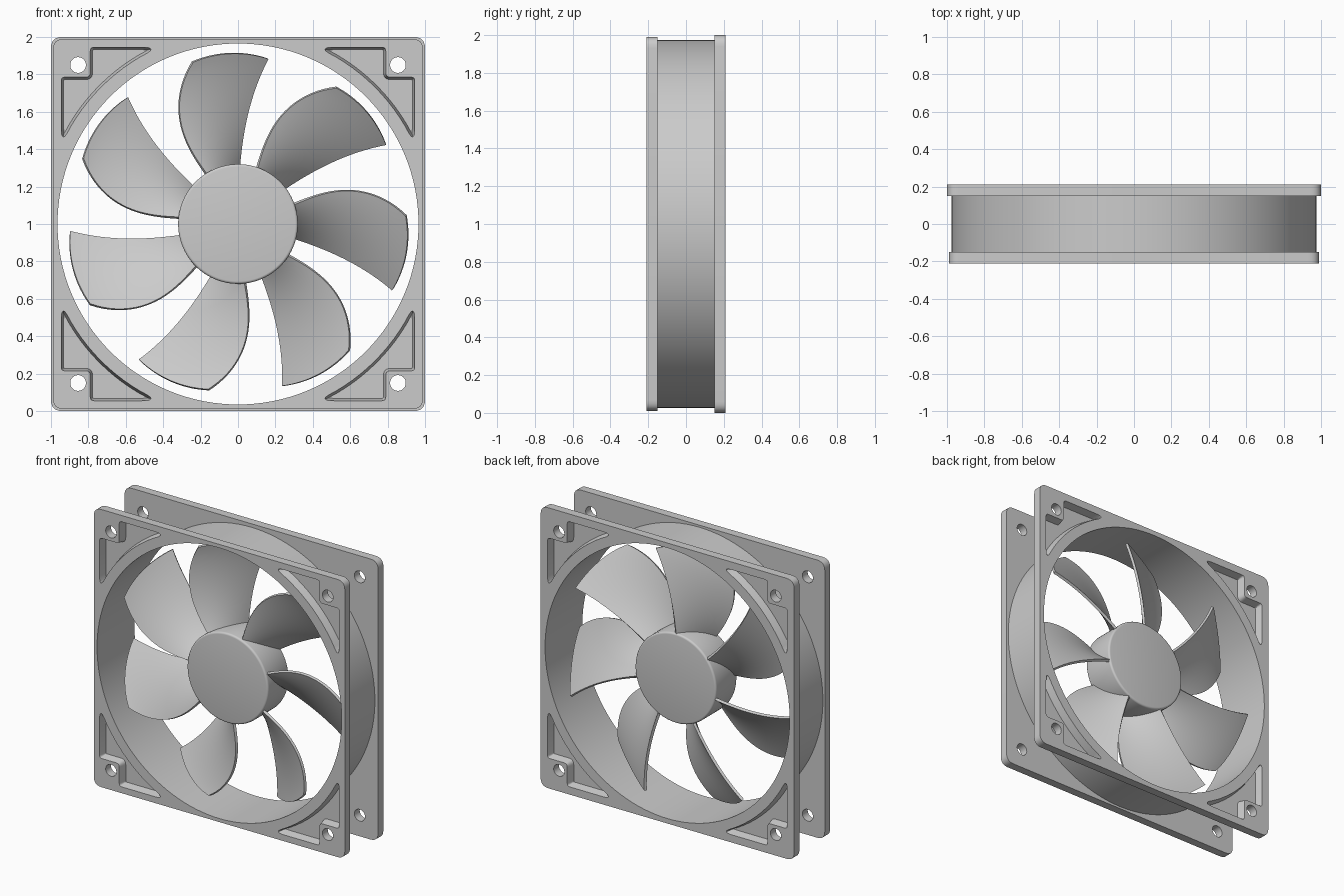
import bpy, bmesh
from math import sin, cos, pi, radians
from mathutils import Vector

if "Cube" in bpy.data.objects:
    bpy.data.objects.remove(bpy.data.objects["Cube"])


def add_object(name, mesh, angle=35):
    ob = bpy.data.objects.new(name, mesh)
    bpy.context.collection.objects.link(ob)
    bpy.ops.object.select_all(action='DESELECT')
    ob.select_set(True)
    bpy.context.view_layer.objects.active = ob
    bpy.ops.object.shade_smooth_by_angle(angle=radians(angle))
    return ob


def circle(r, n=128, cx=0, cy=0):
    return [(cx + r * cos(2 * pi * i / n), cy + r * sin(2 * pi * i / n)) for i in range(n)]


def rounded(points, steps=6):
    """Outline of (x, y, cut length) corners, each rounded by a small curve."""
    out = []
    for i, (x, y, t) in enumerate(points):
        p = Vector((x, y))
        if not t:
            out.append((x, y))
            continue
        a = p + (Vector(points[i - 1][:2]) - p).normalized() * t
        b = p + (Vector(points[(i + 1) % len(points)][:2]) - p).normalized() * t
        for k in range(steps + 1):
            s = k / steps
            q = a * (1 - s) ** 2 + p * (2 * s * (1 - s)) + b * s * s
            out.append((q.x, q.y))
    return out


def slab(name, loops, y, half):
    """Flat shape with holes in the XZ plane, extruded along y."""
    cu = bpy.data.curves.new(name + "_outline", 'CURVE')
    cu.dimensions, cu.fill_mode, cu.extrude = '2D', 'BOTH', half
    for loop in loops:
        sp = cu.splines.new('POLY')
        sp.points.add(len(loop) - 1)
        for pt, (px, py) in zip(sp.points, loop):
            pt.co = (px, py, 0, 1)
        sp.use_cyclic_u = True
    tmp = bpy.data.objects.new(name + "_tmp", cu)
    bpy.context.collection.objects.link(tmp)
    bpy.context.view_layer.update()
    me = bpy.data.meshes.new_from_object(tmp.evaluated_get(bpy.context.evaluated_depsgraph_get()))
    bpy.data.objects.remove(tmp)
    bm = bmesh.new()
    bm.from_mesh(me)
    bmesh.ops.remove_doubles(bm, verts=bm.verts, dist=1e-5)
    bmesh.ops.recalc_face_normals(bm, faces=bm.faces)
    bm.to_mesh(me)
    bm.free()
    ob = add_object(name, me)
    ob.rotation_euler.x = pi / 2
    ob.location = (0, y, 1)


# Corner pocket outline: a triangle along the ring, stepped around the screw hole
arc = [(1.035 * cos(radians(a)), 1.035 * sin(radians(a)), 0) for a in range(30, 61, 3)]
pocket = rounded([(0.79, 0.945, 0.02), (0.79, 0.785, 0.025), (0.945, 0.785, 0.02),
                  (0.945, 0.422, 0.09)] + arc + [(0.422, 0.945, 0.09)])
corners = [(sx, sz) for sx in (-1, 1) for sz in (-1, 1)]


def pocket_pans(name, side):
    """Recessed floors with sloping walls that fill the four plate pockets."""
    bm = bmesh.new()
    for sx, sz in corners:
        outer, inner = ([bm.verts.new((sx * u, side * y, 1 + sz * v)) for u, v in pocket]
                        for y in (0.21, 0.15))
        face = bm.faces.new(outer)
        bm.faces.new(inner[::-1])
        n = len(outer)
        for i in range(n):
            j = (i + 1) % n
            bm.faces.new((outer[j], outer[i], inner[i], inner[j]))
        bm.normal_update()
        bmesh.ops.inset_individual(bm, faces=[face], thickness=0.013, use_even_offset=True)
        for v in face.verts:
            v.co.y -= side * 0.055
    bmesh.ops.recalc_face_normals(bm, faces=bm.faces)
    me = bpy.data.meshes.new(name)
    bm.to_mesh(me)
    bm.free()
    add_object(name, me, 25)


# Front and back square plates
for name, side, w in (("front", -1, 0.99), ("back", 1, 1.0)):
    loops = [rounded([(-w, -w, .06), (w, -w, .06), (w, w, .06), (-w, w, .06)]), circle(0.965)]
    for sx, sz in corners:
        loops.append(circle(0.042, 32, sx * 0.855, sz * 0.85))
        loops.append([(sx * u, sz * v) for u, v in pocket])
    slab(name + "_plate", loops, side * 0.18, 0.03)
    pocket_pans(name + "_pocket_floors", side)

# Round duct wall between the plates
slab("duct_ring", [circle(0.975), circle(0.965)], 0, 0.15)

# Hub with softened rims
bm = bmesh.new()
bmesh.ops.create_cone(bm, cap_ends=True, segments=96, radius1=0.32, radius2=0.32, depth=0.24)
rims = [e for e in bm.edges if any(len(f.verts) > 4 for f in e.link_faces)]
bmesh.ops.bevel(bm, geom=rims, offset=0.014, segments=4, profile=0.5, affect='EDGES')
me = bpy.data.meshes.new("hub")
bm.to_mesh(me)
bm.free()
hub = add_object("hub", me)
hub.rotation_euler.x = pi / 2
hub.location.z = 1

# One swept blade: leading edge at the front, trailing edge at the back
NR, NC = 24, 16
bm = bmesh.new()
grid = []
for i in range(NR + 1):
    t = i / NR
    lead, trail = 121.5 + 10 * t - 26 * t * t, 88 - 5 * t - 3.5 * t * t
    row = []
    for j in range(NC + 1):
        c = j / NC
        bow = 4 * c * (1 - c)
        a = radians(lead + (trail - lead) * c)
        r = 0.30 + 0.597 * t + 0.014 * bow * t ** 4
        row.append(bm.verts.new((r * cos(a), -0.105 + 0.21 * c - 0.02 * bow, r * sin(a))))
    grid.append(row)
for i in range(NR):
    for j in range(NC):
        bm.faces.new((grid[i][j], grid[i][j + 1], grid[i + 1][j + 1], grid[i + 1][j]))
bm.normal_update()
bmesh.ops.solidify(bm, geom=bm.faces[:], thickness=0.018)
bmesh.ops.recalc_face_normals(bm, faces=bm.faces)
blade = bpy.data.meshes.new("blade")
bm.to_mesh(blade)
bm.free()

# Seven blades around the hub
for k in range(7):
    ob = add_object(f"blade_{k + 1}", blade)
    ob.rotation_euler.y = k * 2 * pi / 7
    ob.location.z = 1
